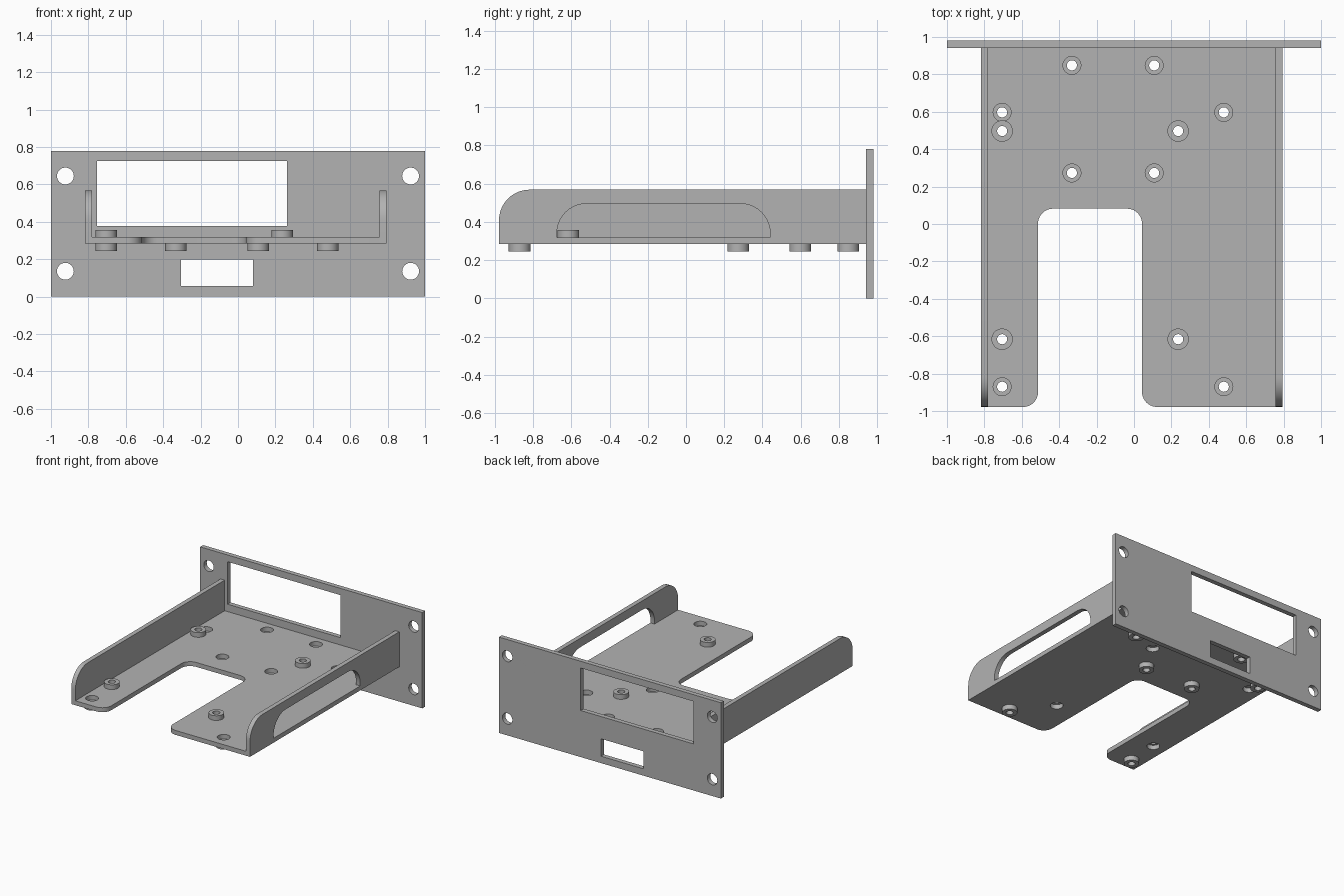
import bpy, bmesh
from math import sin, cos, pi
from mathutils import Matrix, Vector

cube = bpy.data.objects.get("Cube")
if cube:
    bpy.data.objects.remove(cube, do_unlink=True)

grey = bpy.data.materials.new("plain grey")
grey.use_nodes = True
colour = (0.45, 0.45, 0.45, 1)
grey.diffuse_color = colour
for node in grey.node_tree.nodes:
    if node.type == 'BSDF_PRINCIPLED':
        node.inputs["Base Color"].default_value = colour

# Drawing planes: columns give the world directions of the sketch axes
FLAT = Matrix.Identity(4)
SIDE = Matrix(((0, 0, 1, 0), (1, 0, 0, 0), (0, 1, 0, 0), (0, 0, 0, 1)))
FACE = Matrix(((1, 0, 0, 0), (0, 0, -1, 0), (0, 1, 0, 0), (0, 0, 0, 1)))


def circle(x, y, r, n=32):
    return [(x + r * cos(2 * pi * i / n), y + r * sin(2 * pi * i / n)) for i in range(n)]


def outline(*corners, steps=10):
    """Right-angled polygon; a corner may carry a fillet radius as third value."""
    pts = []
    for i, corner in enumerate(corners):
        p = Vector(corner[:2])
        if len(corner) == 2:
            pts.append(p)
            continue
        r = corner[2]
        d1 = (Vector(corners[i - 1][:2]) - p).normalized()
        d2 = (Vector(corners[(i + 1) % len(corners)][:2]) - p).normalized()
        centre = p + r * (d1 + d2)
        for k in range(steps + 1):
            a = pi / 2 * k / steps
            pts.append(centre - r * (d2 * cos(a) + d1 * sin(a)))
    return pts


def rect(x0, x1, y0, y1):
    return outline((x0, y0), (x1, y0), (x1, y1), (x0, y1))


def plate(name, loops, plane, low, high):
    """Extrude an outline with holes between two distances along the plane's normal."""
    curve = bpy.data.curves.new(name, 'CURVE')
    curve.dimensions = '2D'
    curve.fill_mode = 'BOTH'
    curve.extrude = (high - low) / 2
    for loop in loops:
        spline = curve.splines.new('POLY')
        spline.points.add(len(loop) - 1)
        for point, (x, y) in zip(spline.points, loop):
            point.co = (x, y, 0, 1)
        spline.use_cyclic_u = True
    sketch = bpy.data.objects.new(name + " sketch", curve)
    bpy.context.collection.objects.link(sketch)
    graph = bpy.context.evaluated_depsgraph_get()
    mesh = bpy.data.meshes.new_from_object(sketch.evaluated_get(graph))
    bpy.data.objects.remove(sketch, do_unlink=True)

    bm = bmesh.new()
    bm.from_mesh(mesh)
    bmesh.ops.remove_doubles(bm, verts=bm.verts, dist=0.0001)
    bm.transform(plane @ Matrix.Translation((0, 0, (low + high) / 2)))
    bmesh.ops.recalc_face_normals(bm, faces=bm.faces)
    bm.to_mesh(mesh)
    bm.free()
    mesh.materials.clear()
    mesh.materials.append(grey)
    obj = bpy.data.objects.new(name, mesh)
    bpy.context.collection.objects.link(obj)
    bpy.ops.object.select_all(action='DESELECT')
    obj.select_set(True)
    bpy.context.view_layer.objects.active = obj
    bpy.ops.object.shade_smooth_by_angle(angle=pi / 6)
    return obj


# Main levels
FRONT, PANEL = -0.978, 0.942
BOTTOM, FLOOR, RIM = 0.283, 0.319, 0.568
LEFT, RIGHT, WALL = 0.793, -0.817, 0.037
BORE, RECESS, BOSS = 0.027, 0.048, 0.057

# Standoff positions above and below the tray
upper = [(x, y) for x in (-0.705, 0.236) for y in (0.497, -0.616)]
lower = [(x, y) for x in (-0.705, 0.48) for y in (0.597, -0.87)]
lower += [(x, y) for x in (-0.332, 0.108) for y in (0.848, 0.273)]

# Tray with front notch and screw recesses
x0, x1 = RIGHT + WALL, LEFT - WALL
tray = outline((x0, FRONT), (-0.513, FRONT, 0.08), (-0.513, 0.082, 0.08),
               (0.043, 0.082, 0.08), (0.043, FRONT, 0.08), (x1, FRONT),
               (x1, PANEL), (x0, PANEL))
plate("tray", [tray] + [circle(x, y, RECESS) for x, y in upper + lower], FLAT, BOTTOM, FLOOR)

# Standoffs
for group, spots, low, high in (("upper", upper, FLOOR, 0.357), ("lower", lower, 0.244, BOTTOM)):
    for i, (x, y) in enumerate(spots, 1):
        plate(f"{group}_standoff_{i}", [circle(x, y, BOSS), circle(x, y, BORE)], FLAT, low, high)

# Side walls, the left one with a long slot
wall = outline((FRONT, BOTTOM), (PANEL, BOTTOM), (PANEL, RIM), (FRONT, RIM, 0.16))
slot = outline((-0.675, FLOOR), (0.44, FLOOR), (0.44, 0.495, 0.155), (-0.675, 0.495, 0.155))
plate("right_wall", [wall], SIDE, RIGHT, x0)
plate("left_wall", [wall, slot], SIDE, x1, LEFT)

# Back panel with two windows and corner mounting holes
holes = [circle(x, z, 0.045) for x in (-0.923, 0.923) for z in (0.136, 0.645)]
windows = [rect(-0.755, 0.262, 0.379, 0.725), rect(-0.305, 0.08, 0.056, 0.198)]
plate("back_panel", [rect(-1, 1, 0, 0.78)] + windows + holes, FACE, -0.98, -PANEL)
